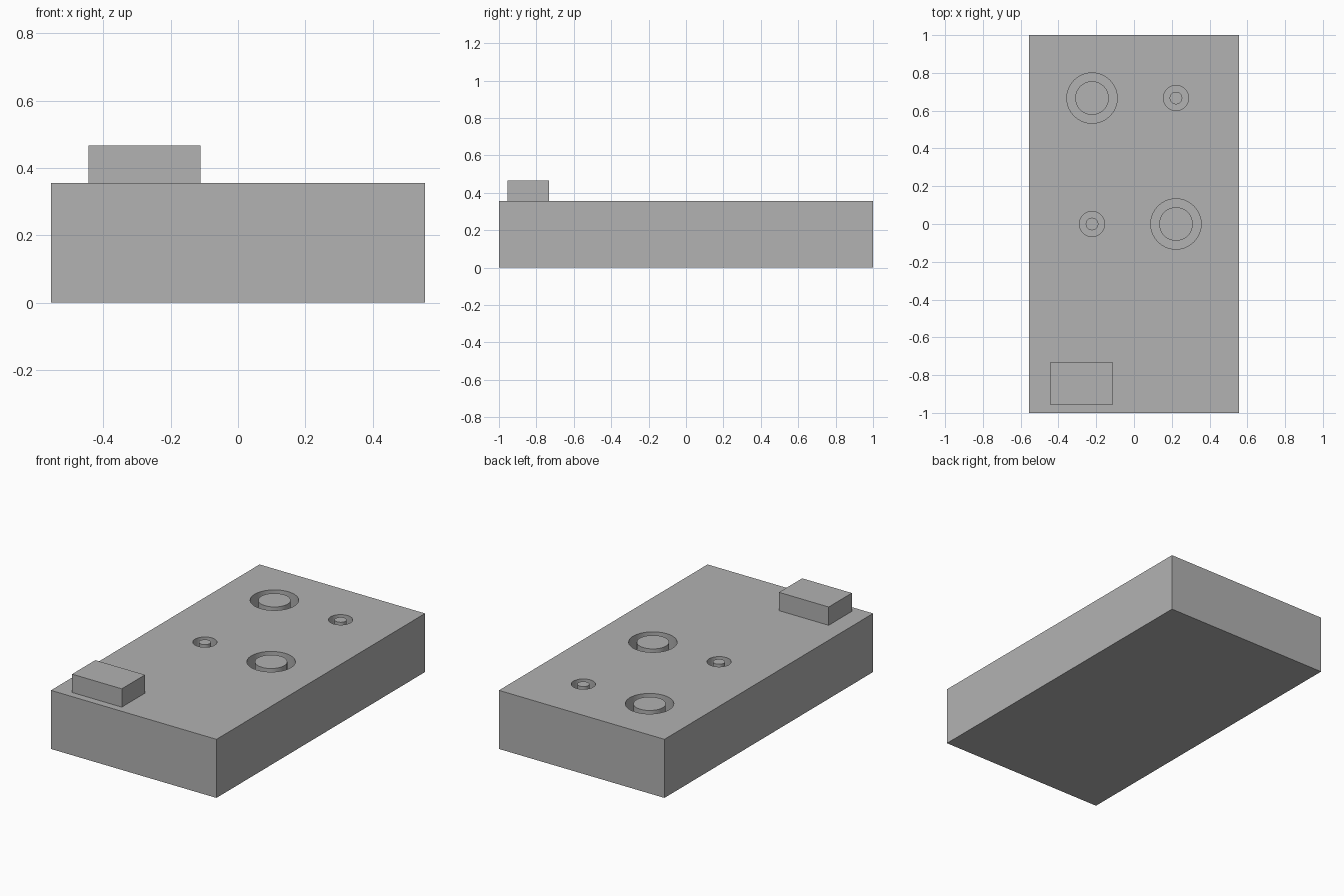
import bpy
import math

if "Cube" in bpy.data.objects:
    bpy.data.objects.remove(bpy.data.objects["Cube"], do_unlink=True)

U = 1 / 9            # design module
TOP = 3.2 * U        # height of the block
DEPTH = U            # depth of the ring grooves

grey = bpy.data.materials.new("plain grey")
grey.use_nodes = True
colour = (0.447, 0.447, 0.447, 1)
grey.diffuse_color = colour
grey.node_tree.nodes["Principled BSDF"].inputs["Base Color"].default_value = colour


def finish(name):
    obj = bpy.context.object
    obj.name = name
    obj.data.materials.append(grey)
    return obj


def box(name, centre, size):
    bpy.ops.mesh.primitive_cube_add(size=1, location=centre)
    obj = finish(name)
    obj.scale = size
    bpy.ops.object.transform_apply(location=False, rotation=False, scale=True)
    return obj


def cylinder(name, x, y, radius, bottom, top):
    bpy.ops.mesh.primitive_cylinder_add(
        vertices=64, radius=radius, depth=top - bottom,
        location=(x, y, (top + bottom) / 2))
    return finish(name)


# Main block and the raised tab near its front right corner
block = box("block", (0, 0, TOP / 2), (10 * U, 18 * U, TOP))
box("raised_tab", (-2.5 * U, -7.6 * U, TOP + U / 2), (3 * U, 2 * U, U))

# Round sockets with a flush pin in each: name, x, y, outer and inner radius
sockets = [
    ("large_back", -2, 6, 1.2, 0.8),
    ("small_back", 2, 6, 0.6, 0.3),
    ("small_middle", -2, 0, 0.6, 0.3),
    ("large_middle", 2, 0, 1.2, 0.8),
]
for name, x, y, outer, inner in sockets:
    cutter = cylinder(name + "_cutter", x * U, y * U, outer * U, TOP - DEPTH, TOP + U)
    cutter.hide_render = True
    cut = block.modifiers.new(name + "_socket", "BOOLEAN")
    cut.operation = "DIFFERENCE"
    cut.solver = "EXACT"
    cut.object = cutter
    bpy.context.view_layer.objects.active = block
    bpy.ops.object.modifier_apply(modifier=cut.name)
    bpy.data.objects.remove(cutter, do_unlink=True)

    cylinder(name + "_pin", x * U, y * U, inner * U, TOP - DEPTH - 0.01, TOP)
    bpy.ops.object.shade_smooth_by_angle(angle=math.radians(30))

# Smooth socket walls, sharp block edges
bpy.ops.object.select_all(action="DESELECT")
block.select_set(True)
bpy.context.view_layer.objects.active = block
bpy.ops.object.shade_smooth_by_angle(angle=math.radians(30))
